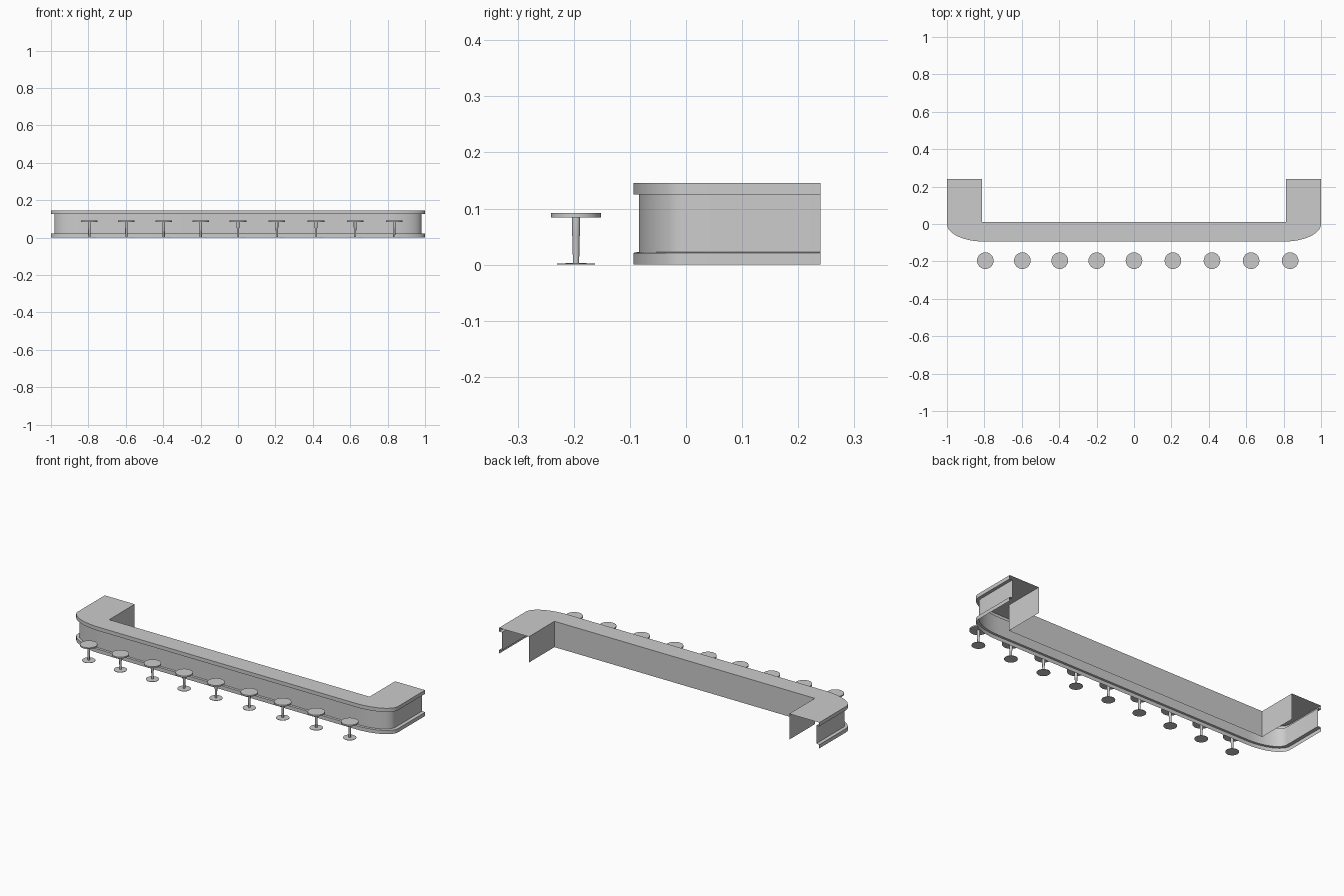
import bpy, bmesh
from math import cos, sin, pi

if "Cube" in bpy.data.objects:
    bpy.data.objects.remove(bpy.data.objects["Cube"])

BACK = 0.24        # rear end of the arms
TOP = 0.146        # counter height
SEG = 12           # segments per rounded corner


def finish(name, bm):
    bmesh.ops.recalc_face_normals(bm, faces=bm.faces)
    mesh = bpy.data.meshes.new(name)
    bm.to_mesh(mesh)
    bm.free()
    ob = bpy.data.objects.new(name, mesh)
    bpy.context.collection.objects.link(ob)
    bpy.context.view_layer.objects.active = ob
    ob.select_set(True)
    bpy.ops.object.shade_smooth_by_angle(angle=0.5)
    ob.select_set(False)
    return ob


def outer_path(inset):
    """U-shaped outline with elliptical corners, from left arm to right arm."""
    rx, ry = 0.2 - inset * 1.8, 0.094 - inset
    left = [(-0.8 - rx * cos(a), -ry * sin(a))
            for a in (pi / 2 * i / SEG for i in range(SEG + 1))]
    left.insert(0, (-0.8 - rx, BACK))
    return left + [(-x, y) for x, y in reversed(left)]


def strip(bm, lower, upper):
    for i in range(len(lower) - 1):
        bm.faces.new((lower[i], lower[i + 1], upper[i + 1], upper[i]))


# Counter: open shell, profile given as (inset, height) from the floor up
bm = bmesh.new()
profile = [(0, 0), (0, 0.021), (0.01, 0.023),
           (0.01, 0.125), (0, 0.125), (0, TOP)]
rows = [[bm.verts.new((x, y, z)) for x, y in outer_path(d)] for d, z in profile]
for a, b in zip(rows, rows[1:]):
    strip(bm, a, b)

# Inner (service side) wall
inner = [(-0.813, BACK), (-0.813, 0.012), (0.813, 0.012), (0.813, BACK)]
low = [bm.verts.new((x, y, 0)) for x, y in inner]
high = [bm.verts.new((x, y, TOP)) for x, y in inner]
strip(bm, low, high)

# Worktop: left arm, middle run, right arm
rim, half = rows[-1], SEG + 2
bm.faces.new(rim[:half] + [high[1], high[0]])
bm.faces.new((rim[half - 1], rim[half], high[2], high[1]))
bm.faces.new(rim[half:] + [high[3], high[2]])
finish("bar_counter", bm)


def lathe(bm, profile, n=24):
    """Revolve (radius, height) points around z and cap both ends."""
    rings = [[bm.verts.new((r * cos(2 * pi * i / n), r * sin(2 * pi * i / n), z))
              for i in range(n)] for r, z in profile]
    for a, b in zip(rings, rings[1:]):
        strip(bm, a + a[:1], b + b[:1])
    bm.faces.new(rings[0][::-1])
    bm.faces.new(rings[-1])


# Stools: foot plate, stepped post and round seat in one turned profile
stool_profile = [(0.034, 0), (0.034, 0.002), (0.0055, 0.003), (0.0065, 0.05),
                 (0.0075, 0.055), (0.0075, 0.084), (0.0445, 0.084), (0.0445, 0.092)]
bm = bmesh.new()
lathe(bm, stool_profile)
stool = finish("bar_stool", bm)
xs = [-0.795, -0.597, -0.397, -0.199, 0, 0.208, 0.417, 0.626, 0.835]
for i, x in enumerate(xs):
    ob = stool
    if i:
        ob = stool.copy()
        bpy.context.collection.objects.link(ob)
    ob.name = f"bar_stool_{i + 1}"
    ob.location = (x, -0.196, 0)
